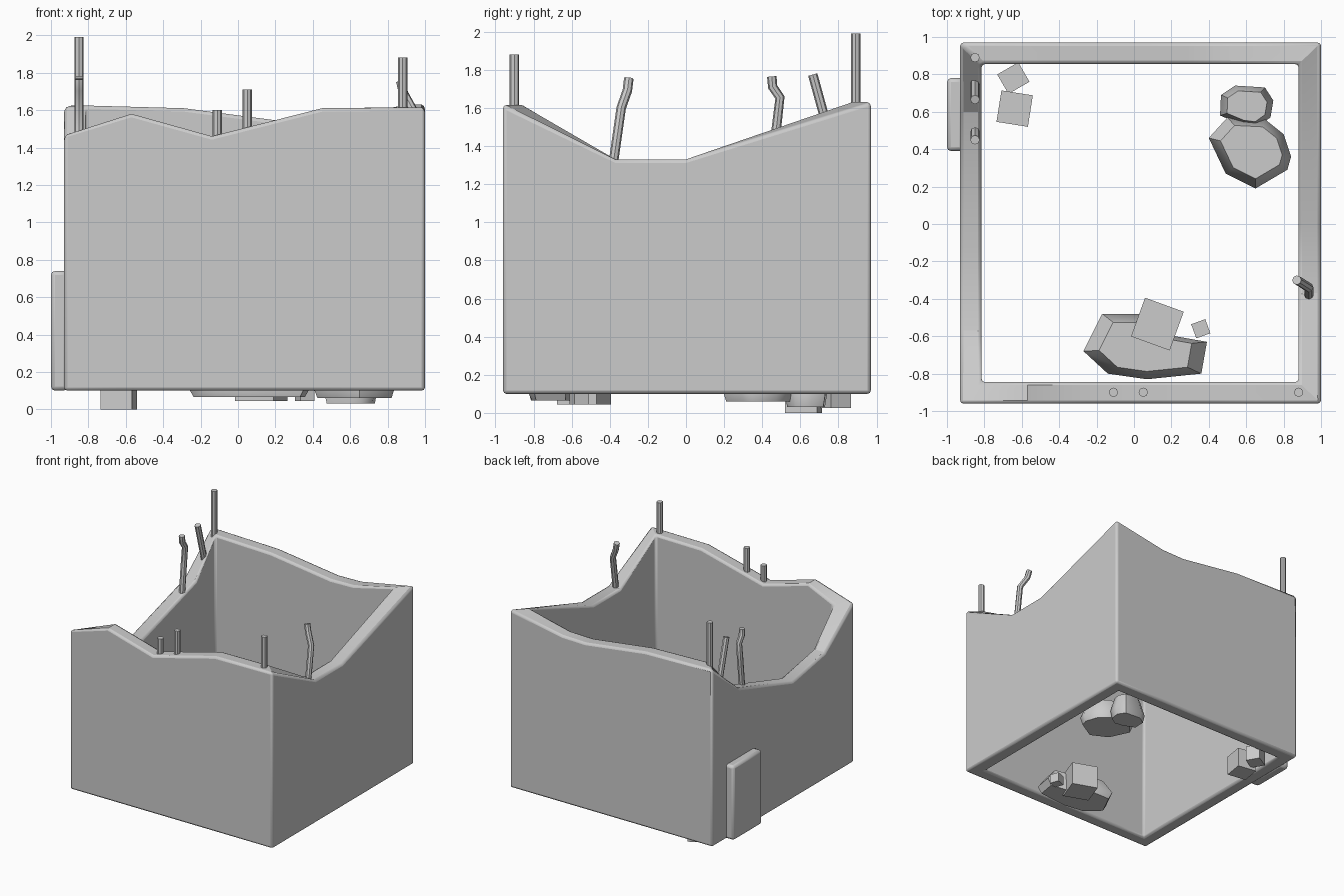
import bpy, bmesh, math
from mathutils import Matrix, Vector

if "Cube" in bpy.data.objects:
    bpy.data.objects.remove(bpy.data.objects["Cube"])


def finish(name, bm, bevel=0.0, segments=1, angle=30):
    bmesh.ops.recalc_face_normals(bm, faces=bm.faces)
    me = bpy.data.meshes.new(name)
    bm.to_mesh(me)
    bm.free()
    ob = bpy.data.objects.new(name, me)
    bpy.context.collection.objects.link(ob)
    if bevel:
        m = ob.modifiers.new("bevel", 'BEVEL')
        m.width, m.segments = bevel, segments
        m.limit_method, m.angle_limit = 'ANGLE', math.radians(40)
    for o in bpy.context.selected_objects:
        o.select_set(False)
    ob.select_set(True)
    bpy.context.view_layer.objects.active = ob
    bpy.ops.object.shade_smooth_by_angle(angle=math.radians(angle))
    return ob


def rings_to_mesh(rings, closed=False):
    """Skin a stack of vertex rings; closed joins the last ring to the first."""
    bm = bmesh.new()
    rows = [[bm.verts.new(p) for p in r] for r in rings]
    n = len(rows[0])
    pairs = list(zip(rows, rows[1:]))
    if closed:
        pairs.append((rows[-1], rows[0]))
    for a, b in pairs:
        for i in range(n):
            j = (i + 1) % n
            bm.faces.new((a[i], a[j], b[j], b[i]))
    if not closed:
        bm.faces.new(rows[0][::-1])
        bm.faces.new(rows[-1])
    return bm


def box(name, centre, size, turn=0, tilt=0, bevel=0.0, segments=1):
    bm = bmesh.new()
    bmesh.ops.create_cube(bm, size=1)
    m = (Matrix.Translation(centre) @ Matrix.Rotation(math.radians(turn), 4, 'Z')
         @ Matrix.Rotation(math.radians(tilt), 4, 'X') @ Matrix.Diagonal((*size, 1)))
    bmesh.ops.transform(bm, matrix=m, verts=bm.verts)
    return finish(name, bm, bevel, segments)


def chunk(name, outline, z0, z1):
    """Irregular rubble lump: full outline low down, shrunken top."""
    c = Vector((sum(p[0] for p in outline), sum(p[1] for p in outline))) / len(outline)

    def ring(f, z):
        return [(*c.lerp(Vector(p), f), z) for p in outline]
    h = z1 - z0
    return finish(name, rings_to_mesh([ring(0.9, z0), ring(1, z0 + h * 0.35), ring(0.75, z1)]), angle=45)


def rod(name, pts, r=0.025):
    cu = bpy.data.curves.new(name, 'CURVE')
    cu.dimensions = '3D'
    cu.bevel_depth, cu.bevel_resolution, cu.use_fill_caps = r, 2, True
    sp = cu.splines.new('POLY')
    sp.points.add(len(pts) - 1)
    for p, co in zip(sp.points, pts):
        p.co = (*co, 1)
    ob = bpy.data.objects.new(name, cu)
    bpy.context.collection.objects.link(ob)
    for o in bpy.context.selected_objects:
        o.select_set(False)
    ob.select_set(True)
    bpy.context.view_layer.objects.active = ob
    bpy.ops.object.convert(target='MESH')
    bpy.ops.object.shade_smooth_by_angle(angle=math.radians(40))


# broken walls: outer rim points, counter-clockwise from the front left corner
rim = [(-.93, -.96, 1.47), (-.57, -.96, 1.58), (-.14, -.96, 1.46), (.45, -.96, 1.61),
       (1, -.96, 1.615), (1, -.37, 1.33), (1, 0, 1.33),
       (1, .97, 1.63), (.5, .97, 1.54), (.28, .97, 1.535), (-.29, .97, 1.61),
       (-.93, .97, 1.625), (-.93, .6, 1.33), (-.93, -.13, 1.11), (-.93, -.57, 1.19)]
inner = [(min(max(x, -.815), .88), min(max(y, -.845), .855), z) for x, y, z in rim]
flat = lambda ring: [(x, y, 0.1) for x, y, z in ring]
finish("broken_walls", rings_to_mesh([flat(rim), rim, inner, flat(inner)], closed=True), 0.018, 2)

# panel on the left wall
box("side_panel", (-.955, .585, .42), (.09, .39, .64), bevel=0.022, segments=2)

# straight bars
for i, (x, y, z0, z1) in enumerate([(-.11, -.9, 1.3, 1.6), (.05, -.9, 1.3, 1.71),
                                    (.88, -.9, 1.4, 1.88), (-.85, .89, 1.4, 1.99)]):
    rod(f"straight_bar_{i + 1}", [(x, y, z0), (x, y, z1)])

# leaning and bent bars
rod("leaning_bar", [(-.85, .79, 1.32), (-.85, .665, 1.775)])
rod("bent_bar_left", [(-.85, .44, 1.15), (-.85, .475, 1.5), (-.85, .493, 1.655),
                      (-.85, .455, 1.71), (-.85, .45, 1.765)])
rod("bent_bar_right", [(.935, -.39, 1.25), (.935, -.34, 1.6), (.885, -.308, 1.69), (.87, -.3, 1.755)])

# rubble, back left
box("rubble_block_1", (-.638, .617, .085), (.17, .17, .17), turn=-9)
box("rubble_block_2", (-.645, .78, .09), (.13, .12, .13), turn=30)

# rubble, back right
chunk("rubble_chunk_1", [(.40, .46), (.49, .27), (.65, .19), (.82, .29), (.84, .36),
                         (.80, .48), (.70, .56), (.50, .57)], .06, .24)
chunk("rubble_chunk_2", [(.46, .58), (.58, .53), (.66, .52), (.73, .57), (.745, .66),
                         (.70, .73), (.54, .74), (.465, .69)], .03, .22)

# rubble, front
chunk("rubble_chunk_3", [(-.27, -.68), (-.14, -.80), (.07, -.83), (.36, -.80), (.39, -.63),
                         (.22, -.60), (.05, -.48), (-.17, -.48)], .065, .23)
box("rubble_block_3", (.125, -.535, .145), (.22, .22, .2), turn=-20)
box("rubble_block_4", (.357, -.56, .085), (.08, .08, .08), turn=20)
